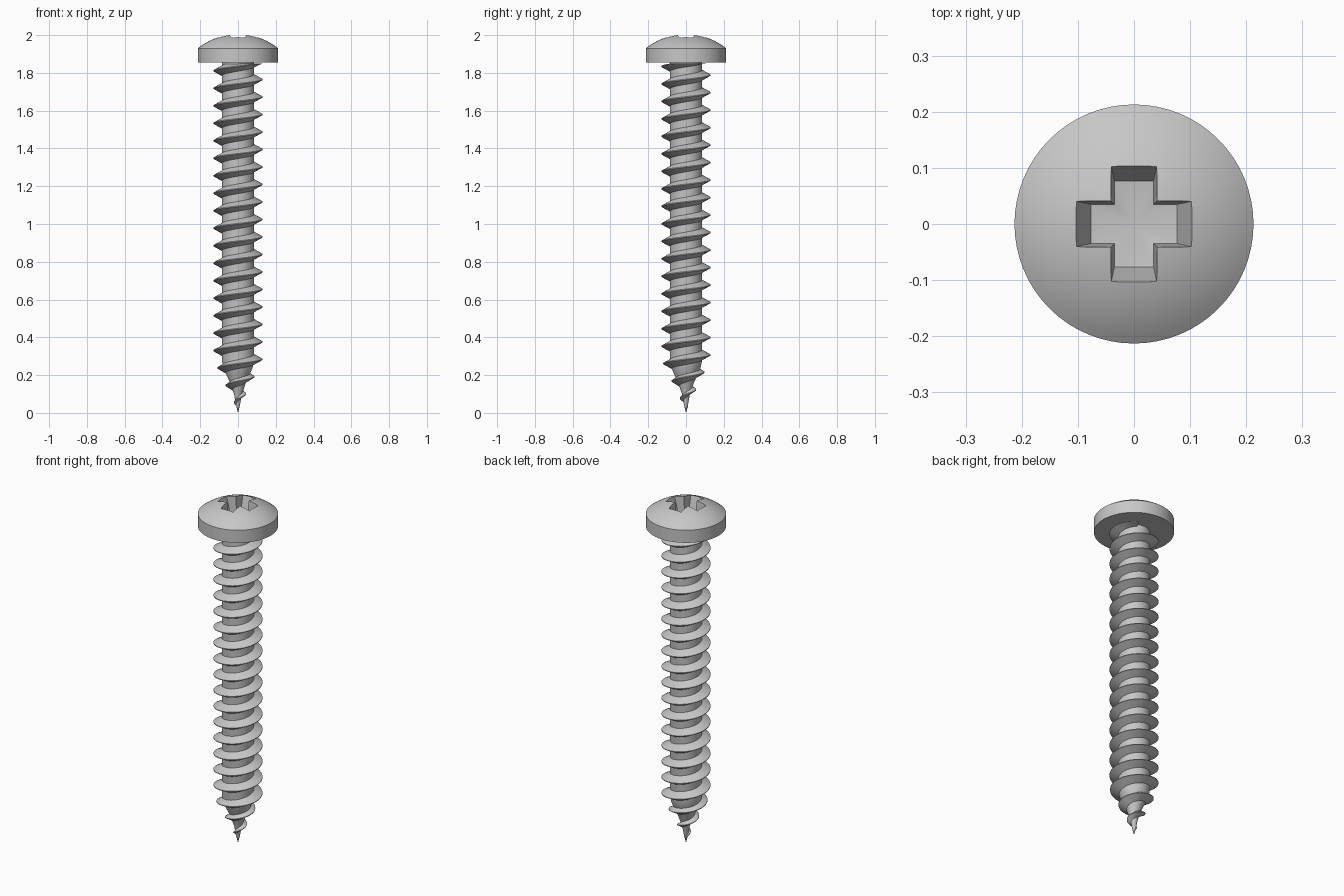
import bpy, bmesh, math
from math import pi, cos, sin

if "Cube" in bpy.data.objects:
    bpy.data.objects.remove(bpy.data.objects["Cube"])

SEG = 64
PITCH = 0.0926
ROOT, CREST = 0.085, 0.13

steel = bpy.data.materials.new("grey steel")
steel.use_nodes = True
grey = (0.57, 0.57, 0.57, 1)
steel.diffuse_color = grey
steel.node_tree.nodes["Principled BSDF"].inputs["Base Color"].default_value = grey


def make(name, bm):
    bmesh.ops.recalc_face_normals(bm, faces=bm.faces)
    mesh = bpy.data.meshes.new(name)
    bm.to_mesh(mesh)
    bm.free()
    obj = bpy.data.objects.new(name, mesh)
    bpy.context.collection.objects.link(obj)
    mesh.materials.append(steel)
    return obj


def smooth(obj, angle):
    bpy.ops.object.select_all(action='DESELECT')
    obj.select_set(True)
    bpy.context.view_layer.objects.active = obj
    bpy.ops.object.shade_smooth_by_angle(angle=math.radians(angle))


def lathe(name, profile):
    bm = bmesh.new()
    verts = [bm.verts.new((r, 0, z)) for r, z in profile]
    edges = [bm.edges.new(pair) for pair in zip(verts, verts[1:])]
    bmesh.ops.spin(bm, geom=verts + edges, cent=(0, 0, 0), axis=(0, 0, 1),
                   angle=2 * pi, steps=SEG)
    bmesh.ops.remove_doubles(bm, verts=bm.verts, dist=1e-5)
    return make(name, bm)


# Shank with a pointed tip
shank = lathe("shank", [(0, 0), (0.01, 0.04), (0.021, 0.1), (0.042, 0.16),
                        (0.065, 0.21), (0.079, 0.245), (ROOT, 0.28),
                        (ROOT, 1.87), (0, 1.87)])
smooth(shank, 30)

# Helical thread that narrows into the tip and flattens under the head
bm = bmesh.new()
rings = []
z, top, crest_height = 0.03, 1.874, 1.765
while z < top:
    angle = 2 * pi * (z - crest_height) / PITCH
    size = min(1, (z - 0.01) / 0.27)
    inner = (ROOT - 0.006) * size ** 1.6
    outer = max(CREST * size, inner + 0.002)
    half = 0.029 * min(1, 0.35 + size)
    section = [(inner, -half), (outer, -0.002), (outer, 0.002), (inner, half)]
    rings.append([bm.verts.new((r * cos(angle), r * sin(angle), min(z + dz, 1.85)))
                  for r, dz in section])
    z += PITCH / SEG
for a, b in zip(rings, rings[1:]):
    for i in range(4):
        j = (i + 1) % 4
        bm.faces.new((a[i], a[j], b[j], b[i]))
bm.faces.new(rings[0])
bm.faces.new(rings[-1])
smooth(make("thread", bm), 30)

# Domed pan head
RADIUS, RIM, RISE = 0.213, 1.93, 0.075
ball = (RADIUS ** 2 + RISE ** 2) / (2 * RISE)
sweep = math.asin(RADIUS / ball)
dome = [(ball * sin(sweep * i / 12), RIM + RISE - ball + ball * cos(sweep * i / 12))
        for i in range(12, -1, -1)]
head = lathe("head", [(0, 1.856), (RADIUS, 1.856)] + dome)

# Cross recess cutter with tapering arms and a shallow pointed floor
bm = bmesh.new()


def cross(reach, width, height):
    ring = []
    for k in range(4):
        c, s = cos(k * pi / 2), sin(k * pi / 2)
        for x, y in ((reach, -width), (reach, width), (width, width)):
            ring.append(bm.verts.new((x * c - y * s, x * s + y * c, height)))
    return ring


upper = cross(0.11, 0.042, 2.01)
lower = cross(0.077, 0.035, 1.905)
apex = bm.verts.new((0, 0, 1.894))
bm.faces.new(upper)
for i in range(12):
    j = (i + 1) % 12
    bm.faces.new((upper[i], upper[j], lower[j], lower[i]))
    bm.faces.new((lower[i], lower[j], apex))
cutter = make("recess_cutter", bm)
cut = head.modifiers.new("recess", 'BOOLEAN')
cut.operation = 'DIFFERENCE'
cut.solver = 'EXACT'
cut.object = cutter
bpy.context.view_layer.objects.active = head
bpy.ops.object.modifier_apply(modifier=cut.name)
bpy.data.objects.remove(cutter)
smooth(head, 25)
